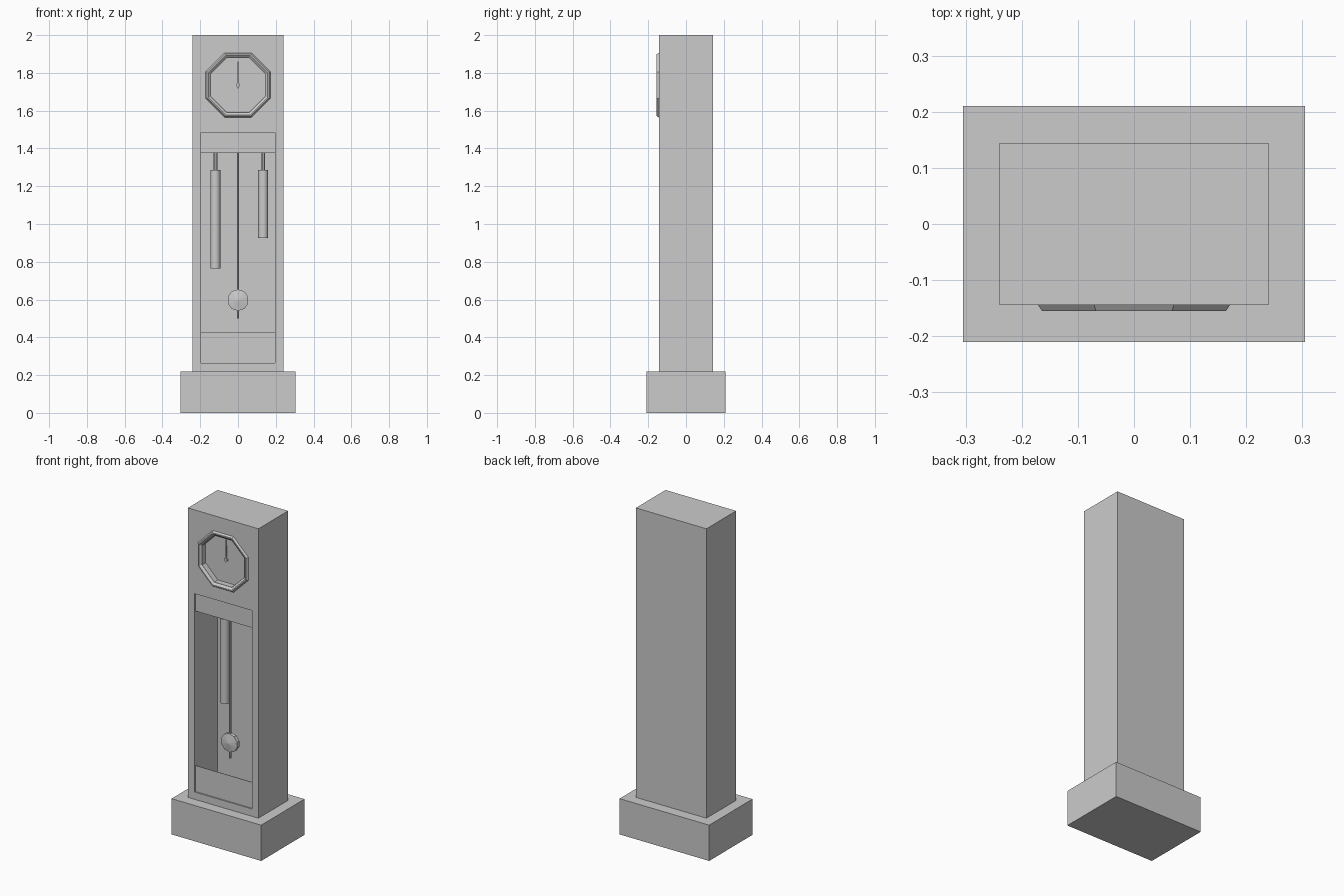
import bpy, bmesh
from math import pi, sin, cos
from mathutils import Matrix

if "Cube" in bpy.data.objects:
    bpy.data.objects.remove(bpy.data.objects["Cube"])


def finish(name, bm, smooth=False):
    bmesh.ops.recalc_face_normals(bm, faces=bm.faces)
    me = bpy.data.meshes.new(name)
    bm.to_mesh(me)
    bm.free()
    ob = bpy.data.objects.new(name, me)
    bpy.context.collection.objects.link(ob)
    if smooth:
        bpy.ops.object.select_all(action='DESELECT')
        ob.select_set(True)
        bpy.context.view_layer.objects.active = ob
        bpy.ops.object.shade_smooth_by_angle(angle=0.7)
    return ob


def box(name, x, y, z):
    """Box from (min, max) ranges on each axis."""
    bm = bmesh.new()
    bmesh.ops.create_cube(bm, size=1)
    for v in bm.verts:
        v.co = [r[0] if c < 0 else r[1] for c, r in zip(v.co, (x, y, z))]
    return finish(name, bm)


def lathe(name, profile, n, loc, facing_y=False, ring=False, smooth=False):
    """Spin (radius, height) points; capped solid, or a closed ring."""
    bm = bmesh.new()
    loops = []
    for r, h in profile:
        angles = [2 * pi * (i + 0.5) / n for i in range(n)]
        loops.append([bm.verts.new((r * cos(a), r * sin(a), h)) for a in angles])
    pairs = list(zip(loops, loops[1:]))
    if ring:
        pairs.append((loops[-1], loops[0]))
    else:
        bm.faces.new(loops[0])
        bm.faces.new(loops[-1])
    for a, b in pairs:
        for i in range(n):
            j = (i + 1) % n
            bm.faces.new((a[i], a[j], b[j], b[i]))
    if facing_y:  # height axis points to the front (-y)
        bm.transform(Matrix.Rotation(pi / 2, 4, 'X'))
    bm.transform(Matrix.Translation(loc))
    return finish(name, bm, smooth)


def cut(target, cutter):
    mod = target.modifiers.new('cut', 'BOOLEAN')
    mod.operation = 'DIFFERENCE'
    mod.solver = 'EXACT'
    mod.object = cutter
    bpy.context.view_layer.objects.active = target
    bpy.ops.object.modifier_apply(modifier=mod.name)
    bpy.data.objects.remove(cutter)


OCT = 1 / cos(pi / 8)  # octagon apothem -> corner radius
DIAL_Z = 1.735

# Plinth and case
box('plinth', (-0.305, 0.305), (-0.21, 0.21), (0, 0.22))
case = box('case', (-0.24, 0.24), (-0.144, 0.144), (0.22, 2.0))
cut(case, box('cavity_cutter', (-0.195, 0.195), (-0.3, 0.08), (0.265, 1.485)))
cut(case, lathe('dial_cutter', [(0.143 * OCT, 0.11), (0.143 * OCT, 0.3)], 8,
                (0, 0, DIAL_Z), facing_y=True))

# Thin door panels closing the top and bottom of the opening
for name, z0, z1 in (('upper_panel', 1.375, 1.485), ('lower_panel', 0.265, 0.425)):
    box(name, (-0.195, 0.195), (-0.136, -0.133), (z0, z1))

# Octagonal bezel
bezel = [(0.172, 0.143), (0.164, 0.155), (0.157, 0.155), (0.143, 0.143)]
lathe('dial_bezel', [(r * OCT, h) for r, h in bezel], 8, (0, 0, DIAL_Z),
      facing_y=True, ring=True)

# Hub and tapered hands, both pointing at twelve
lathe('hand_hub', [(0.011, 0.108), (0.011, 0.12)], 8, (0, 0, DIAL_Z), facing_y=True)
for name, length, w, y in (('hour_hand', 0.085, 0.004, -0.113),
                           ('minute_hand', 0.125, 0.003, -0.117)):
    hand = box(name, (-w, w), (y - 0.001, y + 0.001), (DIAL_Z - 0.018, DIAL_Z + length))
    for v in hand.data.vertices:
        if v.co.z > DIAL_Z:
            v.co.x *= 0.5

# Weights on their stems
for side, x, bottom in (('left', -0.12, 0.765), ('right', 0.133, 0.925)):
    lathe(side + '_weight', [(0.027, bottom), (0.027, 1.285)], 12, (x, 0.045, 0), smooth=True)
    lathe(side + '_weight_stem', [(0.011, 1.285), (0.011, 1.485)], 8, (x, 0.045, 0), smooth=True)

# Pendulum
lathe('pendulum_rod', [(0.007, 0.5), (0.007, 1.485)], 8, (0, -0.075, 0), smooth=True)
lathe('pendulum_bob', [(0.004, -0.02), (0.057, -0.011), (0.057, 0.011), (0.004, 0.02)],
      10, (0, -0.075, 0.597), facing_y=True)
